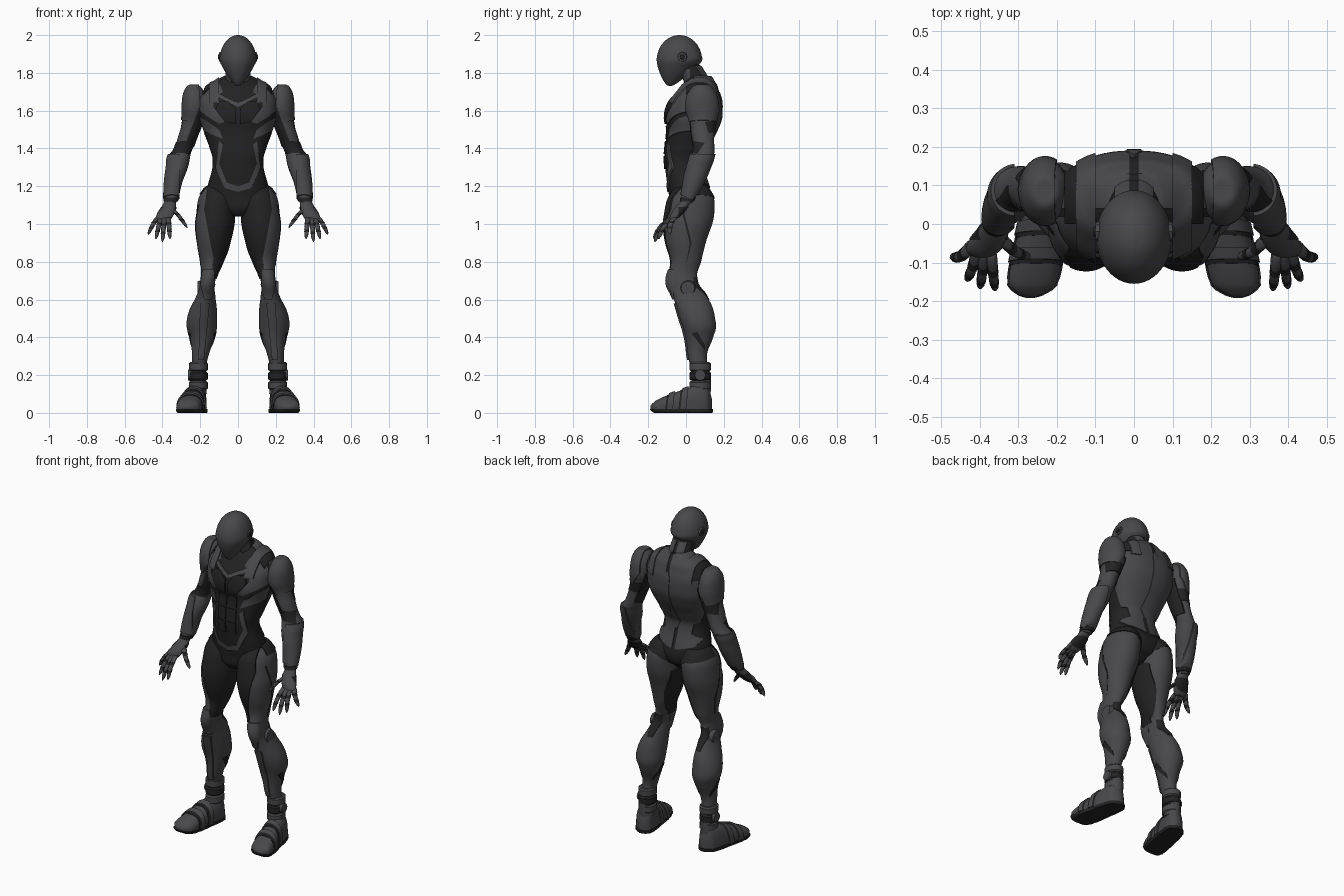
import bpy, bmesh, math
from mathutils import Vector, Matrix

cube = bpy.data.objects.get("Cube")
if cube:
    bpy.data.objects.remove(cube)


def material(name, red, green, blue):
    colour = (red, green, blue, 1)
    made = bpy.data.materials.new(name)
    made.use_nodes = True
    made.diffuse_color = colour
    made.node_tree.nodes["Principled BSDF"].inputs["Base Color"].default_value = colour
    return made


GREY = material("armour grey", .065, .065, .07)
DARK = material("suit black", .016, .016, .017)


def finish(name, mesh, mat, pair=True):
    """Link a mesh as a shaded object, mirrored to the other side if paired."""
    mesh.materials.clear()
    mesh.materials.append(mat)
    mesh.shade_smooth()
    mesh.set_sharp_from_angle(angle=math.radians(40))
    part = bpy.data.objects.new(name, mesh)
    bpy.context.collection.objects.link(part)
    if pair:
        part.modifiers.new("Mirror", "MIRROR").use_mirror_merge = False
    return part


def to_mesh(bm, name):
    bmesh.ops.recalc_face_normals(bm, faces=bm.faces)
    mesh = bpy.data.meshes.new(name)
    bm.to_mesh(mesh)
    bm.free()
    return mesh


def spline(rows, steps):
    """Smooth interpolation of section rows."""
    rows = [Vector(row) for row in rows]
    padded = [rows[0], *rows, rows[-1]]
    result = []
    for a, b, c, d in zip(padded, padded[1:], padded[2:], padded[3:]):
        for k in range(steps):
            t = k / steps
            before, after = b + (c - a) * t / 2, c - (d - b) * (1 - t) / 2
            result.append(before.lerp(after, t * t * (3 - 2 * t)))
    return result + [rows[-1]]


def loft(name, rows, mat, pair=True, along="Z", power=2, sides=40, steps=5):
    """Skin rounded sections (x, y, z, half width, half depth)."""
    bm = bmesh.new()
    rings = []
    for x, y, z, wide, deep in spline(rows, steps):
        ring = []
        for k in range(sides):
            angle = math.tau * k / sides
            u, v = (math.copysign(abs(f) ** (2 / power), f)
                    for f in (math.cos(angle), math.sin(angle)))
            place = (x + wide * u, y + deep * v, z)
            if along == "Y":
                place = (x + wide * u, y, max(z + deep * v, SOLE))
            ring.append(bm.verts.new(place))
        rings.append(ring)
    for low, high in zip(rings, rings[1:]):
        for k in range(sides):
            bm.faces.new((low[k - 1], low[k], high[k], high[k - 1]))
    bm.faces.new(rings[0])
    bm.faces.new(rings[-1])
    return finish(name, to_mesh(bm, name), mat, pair)


def plate(name, body, outline, span, mat, axis="Y", lift=.005):
    """Thin panel hugging a body inside an outline seen along an axis."""
    place = {"X": lambda u, v, w: (w, u, v),
             "Y": lambda u, v, w: (u, w, v),
             "Z": lambda u, v, w: (u, v, w)}[axis]
    bm = bmesh.new()
    near, far = ([bm.verts.new(place(u, v, w)) for u, v in outline] for w in span)
    bm.faces.new(near)
    bm.faces.new(far)
    for k in range(len(outline)):
        bm.faces.new((near[k - 1], near[k], far[k], far[k - 1]))
    cutter = finish("cutter", to_mesh(bm, "cutter"), mat, False)
    shell = finish("shell", body.data.copy(), mat, False)
    puff = shell.modifiers.new("Puff", "DISPLACE")
    puff.strength, puff.mid_level = lift, 0
    cut = shell.modifiers.new("Cut", "BOOLEAN")
    cut.operation, cut.solver, cut.object = "INTERSECT", "EXACT", cutter
    graph = bpy.context.evaluated_depsgraph_get()
    mesh = bpy.data.meshes.new_from_object(shell.evaluated_get(graph))
    for helper in (shell, cutter):
        bpy.data.objects.remove(helper)
    return finish(name, mesh, mat)


def box(left, right, low, high):
    """Rectangular outline."""
    return [(left, low), (right, low), (right, high), (left, high)]


def disc(name, centre, radius, depth, mat, sides=16):
    """Round cap facing sideways."""
    bm = bmesh.new()
    turn = Matrix.Translation(centre) @ Matrix.Rotation(math.pi / 2, 4, "Y")
    bmesh.ops.create_cone(bm, cap_ends=True, segments=sides, radius1=radius,
                          radius2=radius * .8, depth=depth, matrix=turn)
    return finish(name, to_mesh(bm, name), mat)


SOLE = .005
FRONT, BACK, SIDE, ALL = (-.3, .02), (.04, .4), (.1, .4), (-.4, .4)

# Torso and neck
torso = loft("torso", [(0, y, z, wide, deep) for z, y, wide, deep in (
    (1.04, 0, .03, .04), (1.07, 0, .08, .08), (1.15, .02, .16, .11), (1.3, -.01, .135, .1),
    (1.4, 0, .15, .11), (1.5, .03, .18, .13), (1.6, .04, .2, .145), (1.7, .06, .18, .11),
    (1.75, .07, .12, .08), (1.78, .07, .07, .06))], DARK, False, power=2.3, sides=56)
neck = loft("neck", [(0, .09, 1.66, .09, .08), (0, .06, 1.75, .07, .07),
                     (0, 0, 1.86, .06, .06)], DARK, False)
plate("neck_back", neck, box(.01, .05, 1.7, 1.84), BACK, GREY)
plate("throat_side", neck, box(-.04, .02, 1.7, 1.82), (.03, .2), GREY, "X")

# Egg-shaped head, tapering forward to the chin
head_rows = []
for k in range(17):
    angle = .04 + (math.pi - .08) * k / 16
    rise, swell = math.cos(angle), math.sin(angle)
    down = max(0, -rise)
    swell *= 1 - down / 2
    head_rows.append((0, -.035 - .05 * down, 1.865 + .135 * rise, .097 * swell, .12 * swell))
loft("head", head_rows, GREY, False, sides=48, steps=2)
disc("ear_cap", (.09, -.02, 1.885), .03, .02, GREY, 8)
disc("ear_button", (.1, -.02, 1.885), .015, .01, DARK)

# Front torso panels
plate("chest_frame", torso, [(.21, 1.72), (.1, 1.75), (.08, 1.7), (.13, 1.66), (.13, 1.62),
                             (.07, 1.54), (.1, 1.53), (.21, 1.6)], FRONT, GREY)
plate("collar_band", torso, [(0, 1.64), (.1, 1.69), (.1, 1.67), (0, 1.62)], FRONT, GREY, lift=.007)
plate("pectoral", torso, [(.01, 1.61), (.05, 1.65), (.1, 1.65), (.12, 1.61), (.07, 1.54),
                          (.01, 1.53)], FRONT, DARK, lift=.009)
plate("flank_panel", torso, [(.2, 1.57), (.1, 1.5), (.08, 1.45), (.2, 1.5)], FRONT, GREY)
plate("waist_frame", torso, [(.1, 1.44), (.08, 1.42), (.1, 1.32), (.06, 1.22), (0, 1.2), (0, 1.17),
                             (.07, 1.19), (.12, 1.3)], FRONT, GREY, lift=.006)
for i in range(3):
    base = 1.29 + i * .08
    plate(f"abdomen_{i}", torso, box(.005, .06, base, base + .07), FRONT, DARK, lift=.006)

# Back and shoulder panels
plate("back_shell", torso, [(.01, 1.8), (.06, 1.8), (.21, 1.72), (.22, 1.5), (.17, 1.36), (.1, 1.35),
                            (.09, 1.29), (.15, 1.26), (.12, 1.22), (.01, 1.19)], BACK, GREY)
plate("spine_guard", torso, [(0, 1.7), (.02, 1.66), (.01, 1.45), (.03, 1.36), (0, 1.3)],
      BACK, GREY, lift=.009)
plate("shoulder_strap", torso, box(.1, .15, -.1, .3), (1.64, 1.9), GREY, "Z", lift=.012)
plate("shoulder_gap", torso, box(.15, .18, 0, .15), (1.66, 1.9), DARK, "Z", lift=.009)

# Legs
leg = loft("leg", [
    (.1, .03, 1.2, .04, .06), (.11, .03, 1.17, .08, .1), (.12, .02, 1.06, .1, .13),
    (.13, 0, .92, .09, .11), (.14, 0, .8, .06, .08), (.16, -.02, .7, .04, .08),
    (.17, .02, .62, .05, .09), (.19, .06, .5, .08, .094), (.19, .07, .4, .066, .074),
    (.2, .06, .3, .043, .05), (.21, .08, .2, .04, .05), (.21, .08, .1, .045, .05)],
    GREY, sides=48)
plate("thigh_front", leg, [(0, 1.25), (.16, 1.2), (.18, 1.08), (.15, .92), (.13, .82), (.14, .73),
                           (.1, .7), (0, .9)], (-.3, .01), DARK)
plate("thigh_inner", leg, [(0, 1.06), (.07, 1), (.11, .74), (.03, .72)], (.01, .09), DARK)
plate("briefs_back", leg, [(0, 1.3), (.3, 1.3), (.3, 1.17), (.1, 1.14), (.03, 1.09), (0, 1)],
      (0, .4), DARK)
plate("thigh_seam", leg, [(-.03, 1.1), (-.02, 1.1), (.03, .9), (0, .78), (.02, .9)],
      SIDE, DARK, "X", lift=.002)
plate("knee_pad", leg, [(.13, .76), (.19, .76), (.2, .68), (.18, .6), (.14, .6), (.12, .68)],
      (-.3, -.02), GREY, lift=.01)
plate("shin_guard", leg, [(.15, .58), (.2, .58), (.21, .28), (.18, .28)], (-.2, .06), GREY, lift=.008)
plate("knee_hollow", leg, [(.12, .72), (.2, .72), (.18, .6), (.15, .6)], BACK, DARK, lift=.003)
plate("calf_slot", leg, [(.03, .42), (.1, .33), (.1, .36), (.06, .43)], SIDE, DARK, "X", lift=.003)
disc("knee_joint", (.2, .01, .66), .045, .03, GREY)
disc("ankle_joint", (.25, .075, .2), .035, .03, GREY)

# Ankle cuffs
for i, mat in enumerate((GREY, DARK, GREY)):
    middle = .145 + i * .05
    loft(f"ankle_cuff_{i}", [(.21, .075, middle + side * .024, width, width + .007)
                             for side, width in ((-1, .042), (-.7, .05), (.7, .05), (1, .042))],
         mat, steps=1)

# Feet: low rounded toe rising to the ankle
foot_rows = []
for k in range(17):
    s = .99 * (k - 8) / 8
    ease = math.sqrt(1 - s ** 6)
    foot_rows.append((.24 - .03 * s, -.025 + .165 * s, .03, (.062 - .008 * s) * ease,
                      (.09 + .06 * s) * ease))
foot = loft("foot", foot_rows, GREY, along="Y", power=2.5, steps=2)
plate("sole", foot, box(.1, .4, -.3, .3), (0, .02), DARK, "Z", lift=SOLE)
for i, y in enumerate((-.1, -.03)):
    for part, start, mat, lift in (("strap", y, GREY, .008), ("strap_seam", y - .01, DARK, .002)):
        end = y + .03 if mat == GREY else y
        plate(f"foot_{part}_{i}", foot, [(start, .02), (end, .02), (end + .02, .2), (start + .02, .2)],
              SIDE, mat, "X", lift)

# Arms
arm = loft("arm", [
    (.23, .085, 1.73, .015, .02), (.23, .085, 1.71, .045, .055), (.23, .085, 1.63, .062, .083),
    (.24, .09, 1.55, .055, .07), (.265, .09, 1.47, .05, .06), (.29, .095, 1.4, .05, .055),
    (.31, .085, 1.36, .057, .06), (.32, .065, 1.3, .055, .06), (.34, .04, 1.22, .045, .05),
    (.35, .015, 1.15, .038, .038), (.36, 0, 1.11, .03, .03)], GREY)
plate("upper_arm_inner", arm, [(.16, 1.62), (.21, 1.6), (.25, 1.5), (.28, 1.42), (.2, 1.4)],
      (-.1, .14), DARK)
plate("elbow_gap", arm, [(.03, 1.44), (.1, 1.43), (.06, 1.37), (.02, 1.38)], (.2, .4),
      DARK, "X", lift=.003)
plate("upper_arm_slot", arm, [(.1, 1.54), (.2, 1.56), (.2, 1.5), (.12, 1.48)], (.2, .4),
      DARK, "X", lift=.003)
plate("shoulder_pad", arm, [(.21, 1.8), (.4, 1.8), (.4, 1.57), (.25, 1.54), (.2, 1.62)],
      ALL, GREY, lift=.007)
plate("forearm_guard", arm, [(.02, 1.37), (.2, 1.37), (.12, 1.2), (.03, 1.13), (-.04, 1.16)],
      (.31, .5), GREY, "X", lift=.008)
plate("wrist_gap", arm, box(.3, .45, 1.12, 1.14), ALL, DARK)

# Hands
hand = loft("hand", [(.36, 0, 1.12, .03, .028), (.37, -.03, 1.08, .04, .032),
                     (.39, -.06, 1.04, .045, .025), (.395, -.07, 1.02, .034, .014)], GREY, sides=24)
plate("palm", hand, box(.3, .45, 1, 1.09), (-.04, .1), DARK, lift=.003)

# Fingers fan out from the knuckles; each swells between its joints
tips = {"index": (.36, -.17, .92), "middle": (.4, -.165, .905), "ring": (.435, -.145, .92),
        "little": (.475, -.085, .945), "thumb": (.27, -.085, .98)}
for i, (name, tip) in enumerate(tips.items()):
    root = Vector((.37 + i * .018, -.075 + i * .006, 1.035))
    if name == "thumb":
        root = Vector((.35, -.03, 1.08))
    rows = []
    for k in range(13):
        t = k / 12
        middle = root.lerp(Vector(tip), t) + Vector((0, -.012, .008)) * math.sin(math.pi * t)
        radius = (.014 - .004 * t - .001 * math.cos(math.tau * 3 * t)) * math.sqrt(1.05 - t ** 8)
        rows.append((*middle, radius, radius * 1.15))
    finger = loft(f"{name}_finger", rows, GREY, sides=12, steps=1)
    for joint in (1, 2):
        z = root.lerp(Vector(tip), joint / 3).z
        plate(f"{name}_joint_{joint}", finger, box(.2, .6, z, z + .012), ALL, DARK, lift=.002)
